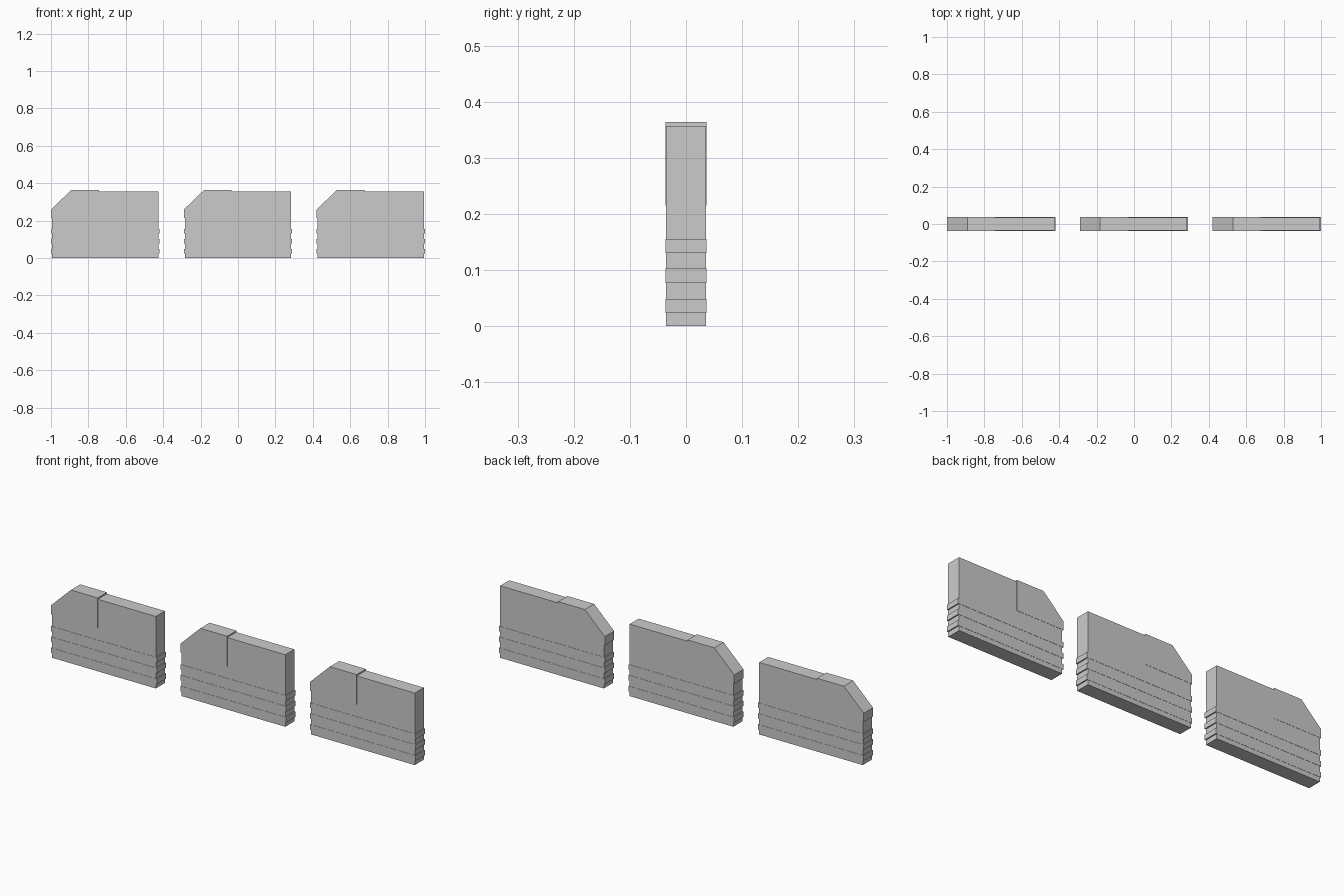
import bpy, bmesh

if "Cube" in bpy.data.objects:
    bpy.data.objects.remove(bpy.data.objects["Cube"])


def prism(name, profile, half_depth, x_off):
    """Extrude an x-z profile symmetrically along y."""
    bm = bmesh.new()
    face = bm.faces.new([bm.verts.new((x + x_off, -half_depth, z)) for x, z in profile])
    ext = bmesh.ops.extrude_face_region(bm, geom=[face])
    moved = [g for g in ext["geom"] if isinstance(g, bmesh.types.BMVert)]
    bmesh.ops.translate(bm, verts=moved, vec=(0, 2 * half_depth, 0))
    bmesh.ops.recalc_face_normals(bm, faces=bm.faces)
    mesh = bpy.data.meshes.new(name)
    bm.to_mesh(mesh)
    bm.free()
    obj = bpy.data.objects.new(name, mesh)
    bpy.context.collection.objects.link(obj)
    return obj


# Profiles are centred on each block
HALF = 0.29
BODY = 0.284
body = [(-BODY, 0), (BODY, 0), (BODY, 0.357), (-0.18, 0.357), (-BODY, 0.257)]
corner = [(-HALF, 0.215), (-0.034, 0.215), (-0.034, 0.364), (-0.181, 0.364), (-HALF, 0.259)]

for i, x in enumerate((-0.71, 0, 0.71), 1):
    # Main slab with one clipped corner
    prism(f"block_body_{i}", body, 0.0353, x)
    # Slightly proud plate wrapping the clipped corner
    prism(f"corner_sleeve_{i}", corner, 0.0364, x)
    # Three raised bands around the lower part
    for j, z in enumerate((0.023, 0.077, 0.130), 1):
        h = 0.0255
        band = [(-HALF, z), (HALF, z), (HALF, z + h), (-HALF, z + h)]
        prism(f"band_{i}_{j}", band, 0.0364, x)
